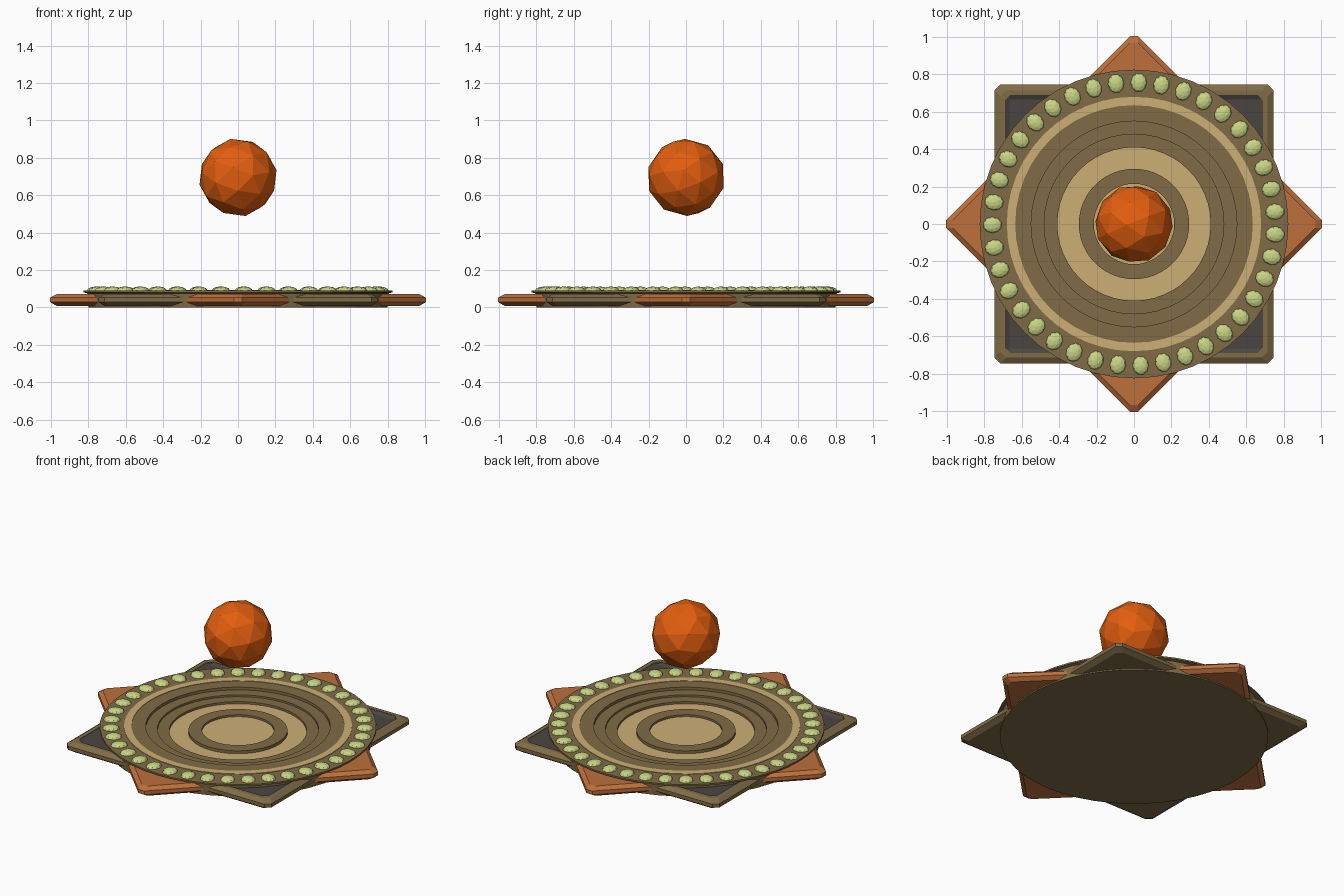
import bpy, bmesh
from math import sin, cos, pi, radians
from mathutils import Matrix

if "Cube" in bpy.data.objects:
    bpy.data.objects.remove(bpy.data.objects["Cube"])


def material(name, rgb):
    m = bpy.data.materials.new(name)
    lin = [(c / 255 / 12.92) if c < 10 else ((c / 255 + 0.055) / 1.055) ** 2.4 for c in rgb]
    m.diffuse_color = (*lin, 1)
    m.use_nodes = True
    m.node_tree.nodes["Principled BSDF"].inputs["Base Color"].default_value = m.diffuse_color
    return m


olive = material("olive", (128, 108, 70))
tan = material("tan", (205, 175, 117))
copper = material("copper", (190, 112, 60))
charcoal = material("charcoal", (74, 69, 65))
green = material("pale_green", (200, 214, 132))
orange = material("orange", (226, 94, 14))


def finish(name, bm, mat):
    bmesh.ops.remove_doubles(bm, verts=bm.verts, dist=1e-5)
    bmesh.ops.recalc_face_normals(bm, faces=bm.faces)
    me = bpy.data.meshes.new(name)
    bm.to_mesh(me)
    bm.free()
    me.materials.append(mat)
    ob = bpy.data.objects.new(name, me)
    bpy.context.collection.objects.link(ob)
    return ob


def circle(r, n=48):
    return [(r * cos(2 * pi * i / n), r * sin(2 * pi * i / n)) for i in range(n)]


def cut_square(h, c=0.03):
    a = h - c
    return [(h, -a), (h, a), (a, h), (-a, h), (-h, a), (-h, -a), (-a, -h), (a, -h)]


def sweep(name, profile, shape, mat, turn=0):
    """Join the closed (size, z) profile into a ring following the outline."""
    bm = bmesh.new()
    loops = [[bm.verts.new((x, y, z)) for x, y in shape(s)] for s, z in profile]
    for k, a in enumerate(loops):
        b = loops[(k + 1) % len(loops)]
        if profile[k][0] == 0 and profile[(k + 1) % len(loops)][0] == 0:
            continue
        for i in range(len(a)):
            j = (i + 1) % len(a)
            bm.faces.new((a[i], a[j], b[j], b[i]))
    bmesh.ops.rotate(bm, verts=bm.verts, matrix=Matrix.Rotation(turn, 3, 'Z'))
    return finish(name, bm, mat)


# round stepped dish
sweep("dish", [(0, 0), (0.80, 0), (0.805, 0.075), (0.825, 0.08), (0.825, 0.09),
               (0.55, 0.09), (0.55, 0.072), (0.48, 0.072), (0.48, 0.06), (0.41, 0.06),
               (0.41, 0.04), (0.295, 0.04), (0.295, 0.065), (0.215, 0.065),
               (0.215, 0.045), (0, 0.045)], circle, olive)

# tan inlays
for name, r0, r1, z in (("outer_inlay", 0.635, 0.68, 0.093), ("middle_inlay", 0.295, 0.41, 0.046),
                        ("centre_inlay", 0, 0.215, 0.052)):
    sweep(name, [(r0, z - 0.005), (r1, z - 0.005), (r1, z), (r0, z)], circle, tan)

# olive square frame with dark recessed panel
sweep("square_frame", [(0.56, 0.008), (0.715, 0.008), (0.745, 0.028), (0.745, 0.052),
                       (0.715, 0.072), (0.69, 0.072), (0.69, 0.05), (0.56, 0.05)],
      cut_square, olive)
sweep("square_panel", [(0.56, 0.045), (0.69, 0.045), (0.69, 0.07), (0.665, 0.058), (0.56, 0.058)],
      lambda h: cut_square(h, 0.008), charcoal)

# copper diamond points
sweep("diamond_points", [(0.56, 0.008), (0.70, 0.008), (0.725, 0.028), (0.725, 0.052),
                         (0.70, 0.072), (0.56, 0.072)], cut_square, copper, pi / 4)

# ring of faceted studs
bm = bmesh.new()
N = 39
for i in range(N):
    m = (Matrix.Rotation(radians(5) + 2 * pi * i / N, 4, 'Z') @ Matrix.Translation((0.757, 0, 0.09))
         @ Matrix.Diagonal((0.051, 0.043, 0.022, 1)))
    bmesh.ops.create_icosphere(bm, subdivisions=2, radius=1, matrix=m)
finish("rim_studs", bm, green)

# floating faceted ball
bm = bmesh.new()
bmesh.ops.create_icosphere(bm, subdivisions=2, radius=0.21,
                           matrix=Matrix.Translation((0, 0, 0.695))
                           @ Matrix.Rotation(radians(20), 4, 'X') @ Matrix.Rotation(radians(15), 4, 'Y'))
finish("floating_ball", bm, orange)
